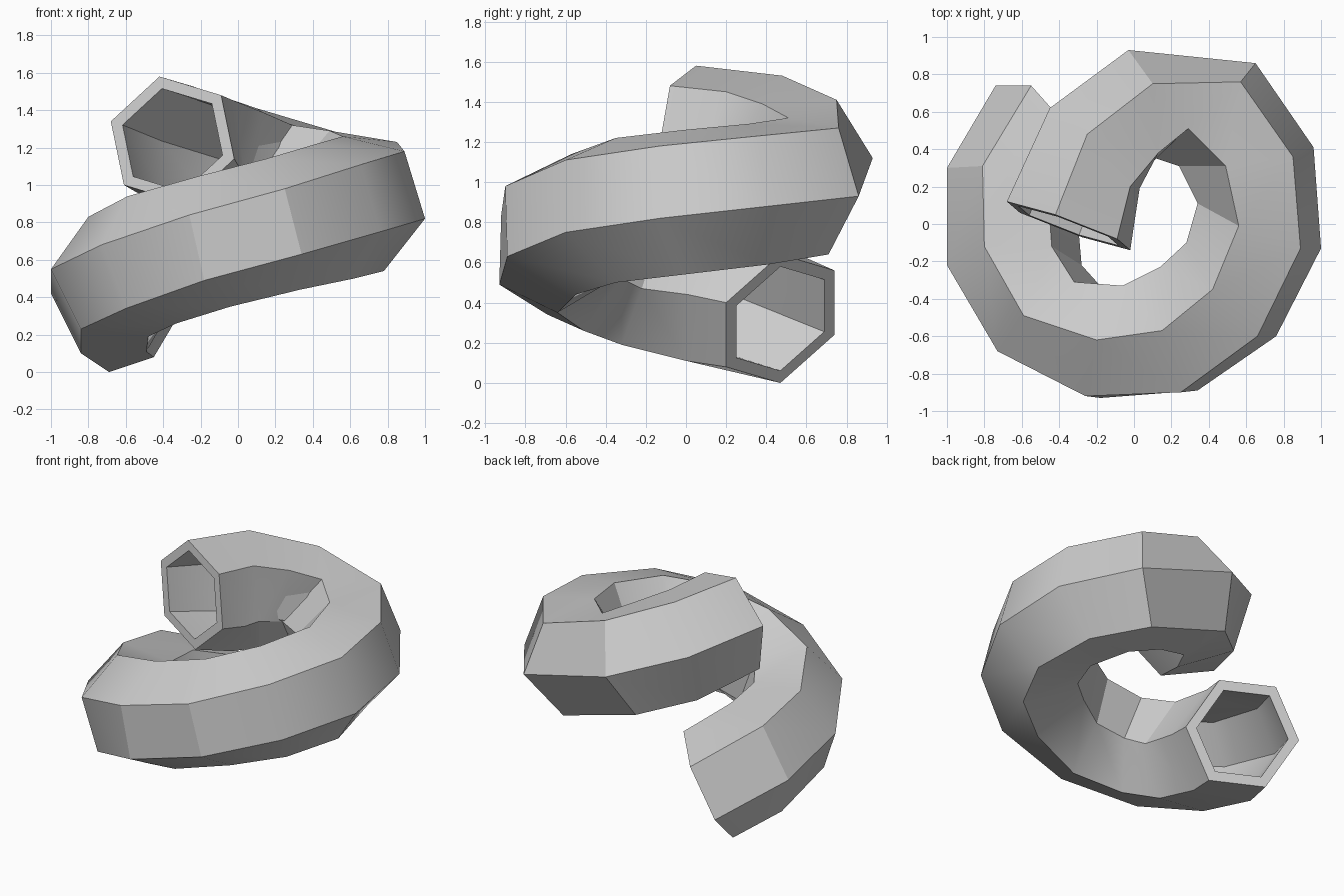
import bpy, bmesh, math
from mathutils import Vector as V

if "Cube" in bpy.data.objects:
    bpy.data.objects.remove(bpy.data.objects["Cube"])

# Three neighbouring hexagon corners per ring: inner top, outer top, outer bottom
rings = [
    ((-.55, .74, .56), (-.74, .74, .24), (-.69, .47, 0)),
    ((-.81, .31, .75), (-1, .30, .42), (-.84, .145, .10)),
    ((-.80, -.12, .83), (-1, -.22, .55), (-.84, -.32, .23)),
    ((-.59, -.49, .94), (-.73, -.68, .68), (-.60, -.69, .34)),
    ((-.20, -.62, 1.05), (-.26, -.92, .84), (-.18, -.93, .49)),
    ((.15, -.57, 1.14), (.25, -.90, .98), (.34, -.89, .63)),
    ((.42, -.35, 1.22), (.66, -.60, 1.11), (.76, -.60, .75)),
    ((.56, -.01, 1.26), (.89, -.13, 1.18), (1, -.13, .82)),
    ((.49, .31, 1.29), (.85, .36, 1.23), (.96, .41, .88)),
    ((.29, .51, 1.32), (.57, .76, 1.27), (.65, .86, .93)),
    ((.13, .38, 1.39), (.10, .75, 1.41), (-.03, .93, 1.12)),
    ((-.02, .20, 1.45), (-.25, .48, 1.53), (-.45, .62, 1.25)),
    ((-.09, -.08, 1.48), (-.42, .05, 1.58), (-.68, .12, 1.34)),
]


def hexagon(ring, scale):
    """Complete a hexagon by point symmetry and scale it about its centre."""
    t, u, l = map(V, ring)
    c = t + l - u
    half = [t - c, u - c, l - c]
    return [c + p * scale for p in half] + [c - p * scale for p in half]


bm = bmesh.new()
outer = [[bm.verts.new(p) for p in hexagon(r, 1.0)] for r in rings]
inner = [[bm.verts.new(p) for p in hexagon(r, 0.81)] for r in rings]

# Closed loop of rings: along the outside, over the rim, back through the bore
loops = outer + inner[::-1]
for k in range(len(loops)):
    a, b = loops[k], loops[(k + 1) % len(loops)]
    for i in range(6):
        j = (i + 1) % 6
        bm.faces.new((a[i], a[j], b[j], b[i]))
bmesh.ops.recalc_face_normals(bm, faces=bm.faces)

mesh = bpy.data.meshes.new("spiral_tube")
bm.to_mesh(mesh)
bm.free()
tube = bpy.data.objects.new("spiral_tube", mesh)
bpy.context.collection.objects.link(tube)
bpy.context.view_layer.objects.active = tube
tube.select_set(True)
bpy.ops.object.shade_smooth_by_angle(angle=math.radians(30))
